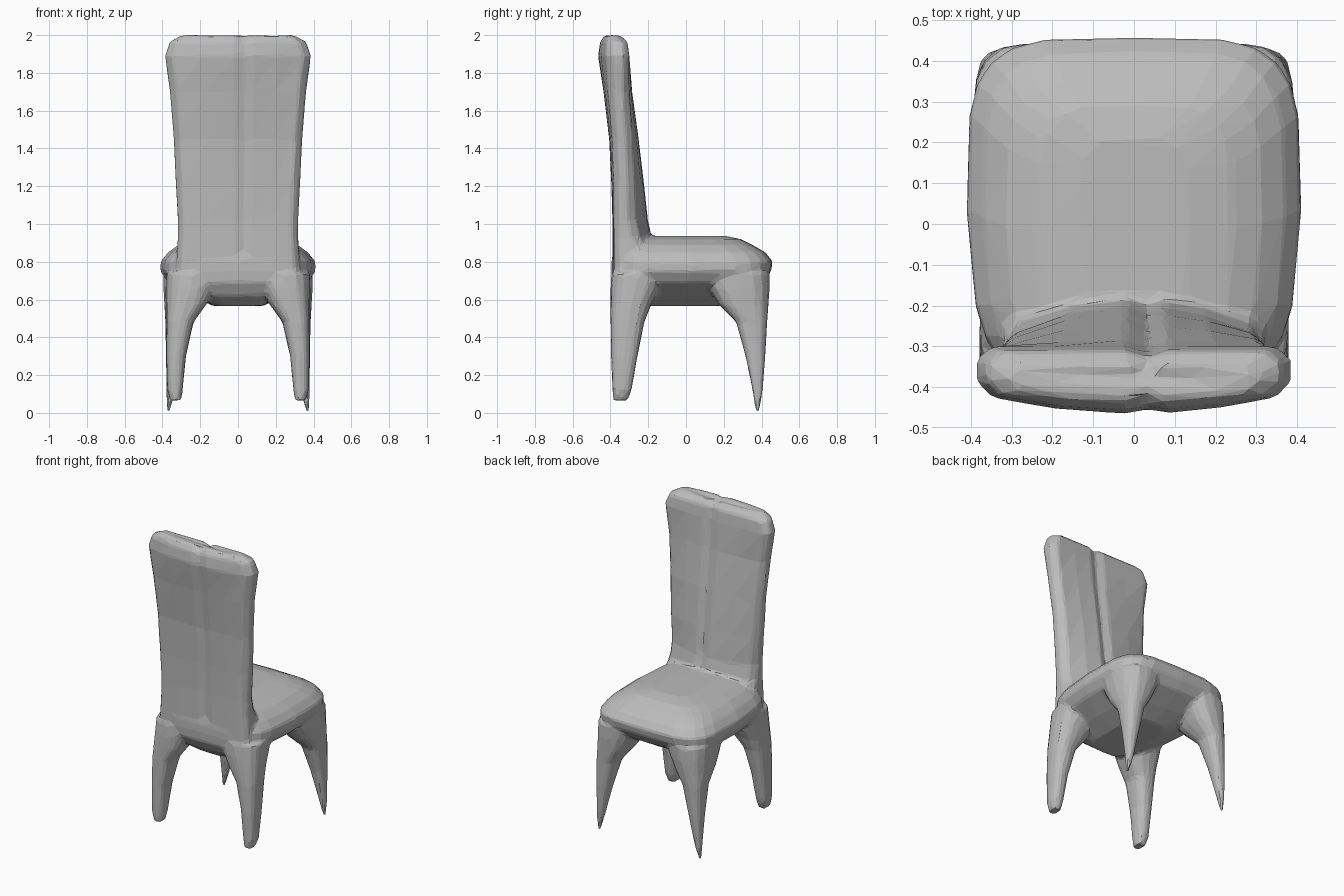
import bpy, bmesh, math

cube = bpy.data.objects.get("Cube")
if cube:
    bpy.data.objects.remove(cube)

grey = bpy.data.materials.new("plain grey")
grey.use_nodes = True
grey.diffuse_color = (0.5, 0.5, 0.5, 1)
grey.node_tree.nodes["Principled BSDF"].inputs["Base Color"].default_value = (0.5, 0.5, 0.5, 1)

bm = bmesh.new()


def loft(rings):
    """Skin a stack of equal rings of points and cap both ends."""
    rows = [[bm.verts.new(p) for p in ring] for ring in rings]
    n = len(rows[0])
    faces = []
    for a, b in zip(rows, rows[1:]):
        for i in range(n):
            j = (i + 1) % n
            faces.append(bm.faces.new((a[i], a[j], b[j], b[i])))
    faces += [bm.faces.new(rows[0][::-1]), bm.faces.new(rows[-1])]
    bmesh.ops.recalc_face_normals(bm, faces=faces)


def rounded(z, x0, x1, y0, y1, power, n=24):
    """Rounded rectangle ring at height z; a lower power gives squarer corners."""
    ring = []
    for i in range(n):
        c, s = math.cos(math.tau * i / n), math.sin(math.tau * i / n)
        ring.append(((x0 + x1 + (x1 - x0) * math.copysign(abs(c) ** power, c)) / 2,
                     (y0 + y1 + (y1 - y0) * math.copysign(abs(s) ** power, s)) / 2, z))
    return ring


def cushion(z, w, y0, y1):
    """Seat ring, narrower towards the backrest."""
    return [(x * (1 - 0.25 * max(0, -0.05 - y)), y, h)
            for x, y, h in rounded(z, -w, w, y0, y1, 0.45)]


# Cushioned seat with a sagging underside: z, half width, y range
seat = [(0.565, 0.13, -0.28, 0.18), (0.62, 0.25, -0.35, 0.29),
        (0.69, 0.37, -0.39, 0.41), (0.75, 0.41, -0.395, 0.45),
        (0.80, 0.41, -0.395, 0.46), (0.85, 0.37, -0.385, 0.42),
        (0.89, 0.315, -0.36, 0.35), (0.92, 0.24, -0.33, 0.29),
        (0.937, 0.13, -0.22, 0.21)]
loft([cushion(*row) for row in seat])

# Legs: z, inner x, outer x, y range; blunt under the backrest, pointed opposite
blunt = [(0.065, 0.30, 0.36, -0.385, -0.31), (0.12, 0.293, 0.375, -0.39, -0.288),
         (0.30, 0.275, 0.38, -0.397, -0.256), (0.48, 0.235, 0.38, -0.40, -0.22),
         (0.57, 0.17, 0.38, -0.40, -0.185), (0.66, 0.12, 0.38, -0.40, -0.14),
         (0.74, 0.10, 0.38, -0.395, -0.10)]
pointed = [(0.003, 0.36, 0.378, 0.368, 0.386), (0.10, 0.335, 0.38, 0.355, 0.405),
           (0.30, 0.29, 0.382, 0.315, 0.42), (0.48, 0.245, 0.385, 0.265, 0.43),
           (0.57, 0.18, 0.39, 0.175, 0.437), (0.66, 0.13, 0.395, 0.12, 0.443),
           (0.74, 0.10, 0.395, 0.10, 0.443)]
for leg in (blunt, pointed):
    for side in (-1, 1):
        loft([rounded(z, side * a, side * b, c, d, 0.78, 16) for z, a, b, c, d in leg])


# Backrest: a lens section with a vertical crease down both broad faces
def lens(z, w, y0, y1, sag0, sag1):
    outer, inner = [], []
    for t in (-1, -0.9, -0.5, -0.05, 0.1, 0.22, 0.55, 0.9, 1):
        crease = 0.018 if t == 0.1 else 0
        edge = 0.03 if abs(t) == 1 else 0
        drop = 0.02 if z > 1.98 and t == 0.1 else 0
        outer.append((t * w, y0 + sag0 * t * t + crease * 0.6 + edge, z - drop))
        inner.append((t * w, y1 - sag1 * t * t - crease - edge, z - drop))
    return outer + inner[::-1]


back = [(0.72, 0.33, -0.39, -0.20, 0.01, 0.04), (0.86, 0.322, -0.39, -0.15, 0.01, 0.07),
        (0.93, 0.318, -0.39, -0.18, 0.01, 0.08), (1.02, 0.318, -0.39, -0.20, 0.01, 0.08),
        (1.20, 0.328, -0.395, -0.22, 0.015, 0.06), (1.45, 0.34, -0.407, -0.25, 0.02, 0.04),
        (1.70, 0.36, -0.437, -0.285, 0.03, 0.02), (1.89, 0.386, -0.466, -0.30, 0.05, 0.0),
        (1.965, 0.36, -0.455, -0.31, 0.04, 0.0), (2.0, 0.30, -0.43, -0.35, 0.02, 0.0)]
loft([lens(*row) for row in back])

mesh = bpy.data.meshes.new("chair_body")
bm.to_mesh(mesh)
bm.free()
chair = bpy.data.objects.new("chair_body", mesh)
bpy.context.collection.objects.link(chair)

# Fuse the parts into one faceted skin
fuse = chair.modifiers.new("fuse", 'REMESH')
fuse.mode, fuse.voxel_size = 'VOXEL', 0.011
soften = chair.modifiers.new("soften", 'SMOOTH')
soften.factor, soften.iterations = 0.5, 8
facet = chair.modifiers.new("facet", 'DECIMATE')
facet.ratio = 0.03
graph = bpy.context.evaluated_depsgraph_get()
skin = bpy.data.meshes.new_from_object(chair.evaluated_get(graph))
chair.modifiers.clear()
chair.data = skin

skin.materials.clear()
skin.materials.append(grey)
for face in skin.polygons:
    face.use_smooth = False
    face.material_index = 0
